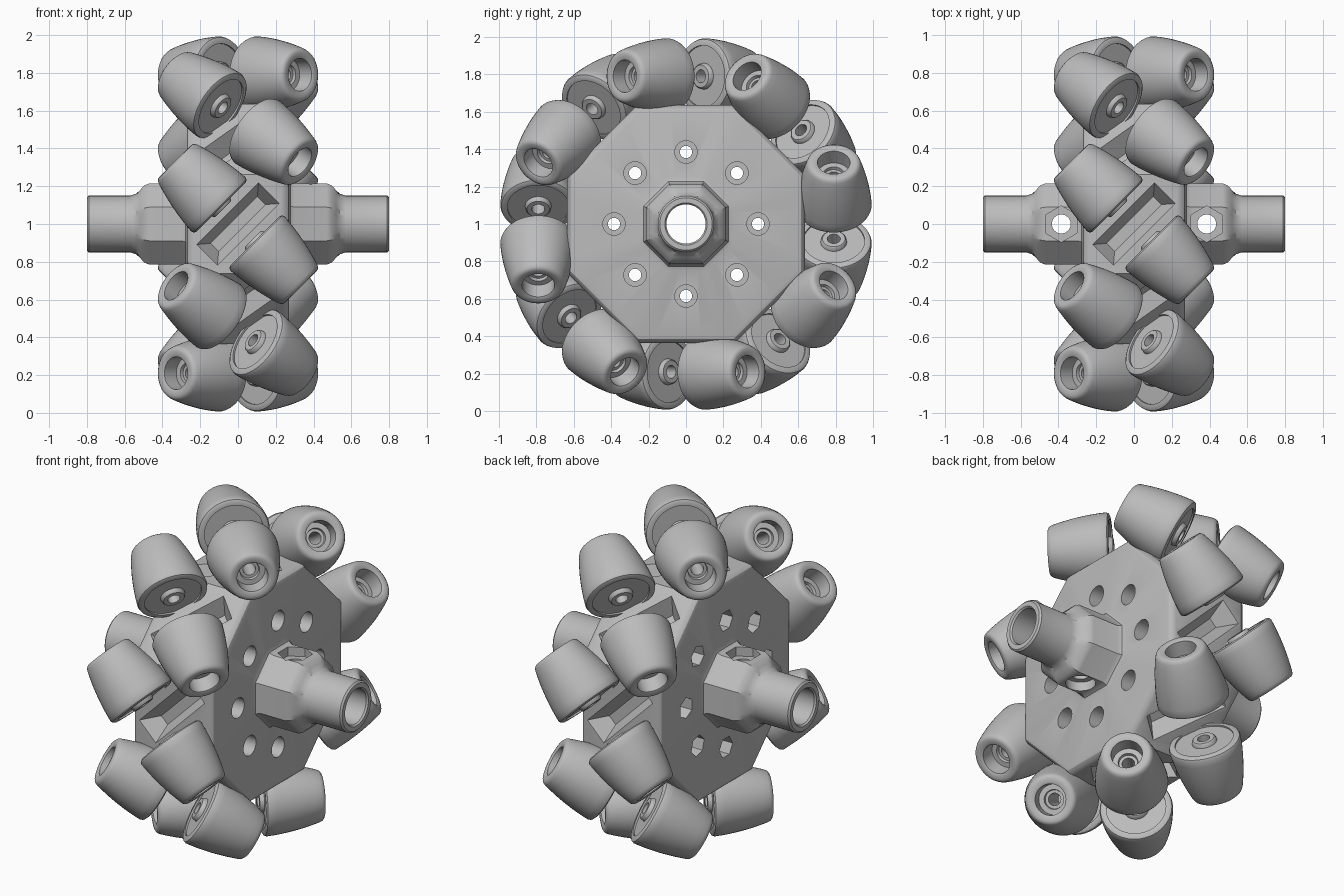
import bpy, bmesh
from math import pi, cos, sin, radians
from mathutils import Matrix, Vector

if "Cube" in bpy.data.objects:
    bpy.data.objects.remove(bpy.data.objects["Cube"], do_unlink=True)

SEG = 48
CENTRE = Matrix.Translation((0, 0, 1))

grey = bpy.data.materials.new("plain grey")
grey.use_nodes = True
grey.diffuse_color = (0.5, 0.5, 0.5, 1)
grey.node_tree.nodes["Principled BSDF"].inputs["Base Color"].default_value = (0.5, 0.5, 0.5, 1)


def loft(bm, rings, matrix=Matrix(), closed=False):
    """Skin rings (x, radius, sides) along x; sides = 0 is round, otherwise radius is the apothem."""
    loops = []
    for x, radius, sides in rings:
        loop = []
        for i in range(SEG):
            a = 2 * pi * i / SEG
            r = radius
            if sides:
                step = 2 * pi / sides
                r /= cos((a + step / 2) % step - step / 2)
            loop.append(bm.verts.new(matrix @ Vector((x, r * cos(a), r * sin(a)))))
        loops.append(loop)
    pairs = list(zip(loops, loops[1:]))
    if closed:
        pairs.append((loops[-1], loops[0]))
    else:
        bm.faces.new(loops[0])
        bm.faces.new(loops[-1])
    for p, q in pairs:
        for i in range(SEG):
            j = (i + 1) % SEG
            bm.faces.new((p[i], p[j], q[j], q[i]))


def finish(bm, name):
    bmesh.ops.recalc_face_normals(bm, faces=bm.faces[:])
    mesh = bpy.data.meshes.new(name)
    bm.to_mesh(mesh)
    bm.free()
    mesh.materials.append(grey)
    obj = bpy.data.objects.new(name, mesh)
    bpy.context.collection.objects.link(obj)
    return obj


def activate(obj):
    bpy.ops.object.select_all(action="DESELECT")
    obj.select_set(True)
    bpy.context.view_layer.objects.active = obj


# Hub body: octagonal disc, octagonal bosses and round shaft ends around a bore
half = [(0.23, 0.635, 8), (0.25, 0.628, 8), (0.264, 0.615, 8), (0.27, 0.595, 8),
        (0.27, 0.25, 8), (0.277, 0.228, 8), (0.3, 0.215, 8), (0.47, 0.215, 8),
        (0.495, 0.205, 8), (0.52, 0.178, 8), (0.54, 0.16, 0), (0.57, 0.15, 0),
        (0.79, 0.15, 0), (0.8, 0.14, 0), (0.8, 0.113, 0), (0.79, 0.105, 0)]
bm = bmesh.new()
loft(bm, [(-x, r, s) for x, r, s in reversed(half)] + half, closed=True)
hub = finish(bm, "hub")

# Cutters: bolt holes, cross pin holes and the tapered slots between roller pairs
bm = bmesh.new()
for k in range(8):
    turn = Matrix.Rotation(k * pi / 4, 4, "X")
    loft(bm, [(-0.4, 0.055, 6), (-0.14, 0.055, 6), (-0.14, 0.033, 0),
              (0.14, 0.033, 0), (0.14, 0.06, 0), (0.4, 0.06, 0)],
         turn @ Matrix.Translation((0, 0.385, 0)))
    tilt = turn @ Matrix.Rotation(radians(45), 4, "Y")
    box = bmesh.ops.create_cube(bm, size=1)["verts"]
    for v in box:
        inner = v.co.y > 0
        width, length, y = (0.06, 0.35, -0.53) if inner else (0.17, 0.48, -0.65)
        v.co = tilt @ Vector((v.co.x * width, y, v.co.z * length))
upright = Matrix.Rotation(-pi / 2, 4, "Y") @ Matrix.Rotation(pi / 2, 4, "X")
for x in (-0.385, 0.385):
    loft(bm, [(-0.3, 0.083, 0), (-0.16, 0.083, 0), (-0.16, 0.05, 0),
              (0.16, 0.05, 0), (0.16, 0.083, 6), (0.3, 0.083, 6)],
         Matrix.Translation((x, 0, 0)) @ upright)
cutter = finish(bm, "hub_cutter")
cutter.hide_render = True

mod = hub.modifiers.new("holes", "BOOLEAN")
mod.operation = "DIFFERENCE"
mod.solver = "EXACT"
mod.object = cutter
activate(hub)
bpy.ops.object.modifier_apply(modifier=mod.name)
bpy.data.objects.remove(cutter, do_unlink=True)
bpy.ops.object.shade_smooth_by_angle(angle=radians(30))
hub.matrix_world = CENTRE

# Half roller: barrel with a washer on the wide end and a counterbore in the narrow end
barrel = [(0.02 + 0.3 * t / 8, 0.203 - 0.02 * t / 8 - 0.037 * (t / 8) ** 2) for t in range(9)]
profile = [(0, 0.165), (0, 0.186), (0.007, 0.198)] + barrel + [
    (0.334, 0.139), (0.342, 0.128), (0.343, 0.118), (0.343, 0.098), (0.337, 0.087),
    (0.25, 0.085), (0.25, 0.055), (0.232, 0.052), (0.232, 0.035),
    (-0.015, 0.035), (-0.015, 0.06), (-0.009, 0.066), (0.01, 0.07), (0.01, 0.165)]
bm = bmesh.new()
loft(bm, [(x, r, 0) for x, r in profile], closed=True)
roller = finish(bm, "roller")
activate(roller)
bpy.ops.object.shade_smooth_by_angle(angle=radians(35))

# Eight pairs of half rollers, each pair on an axis tilted 45 degrees
for k in range(8):
    turn = CENTRE @ Matrix.Rotation(k * pi / 4, 4, "X")
    for side in (0, 1):
        obj = roller if k == side == 0 else roller.copy()
        if obj is not roller:
            bpy.context.collection.objects.link(obj)
        obj.name = f"roller_{k + 1}_{'right' if side else 'left'}"
        obj.matrix_world = (turn @ Matrix.Translation((0, -0.79, 0))
                            @ Matrix.Rotation(radians(45) + side * pi, 4, "Y")
                            @ Matrix.Translation((0.127, 0, 0)))
